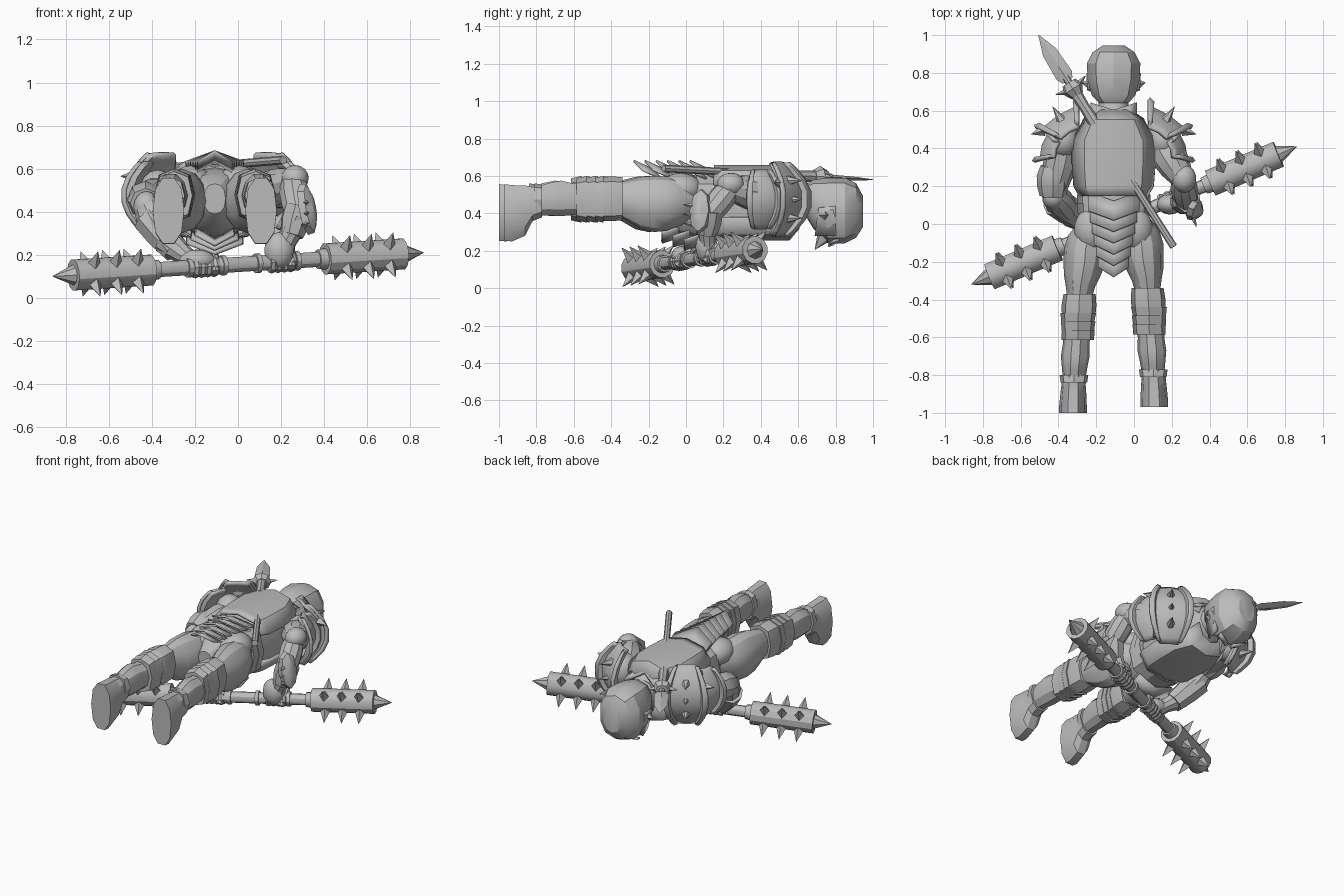
import bpy, bmesh, math
from mathutils import Vector

cube = bpy.data.objects.get("Cube")
if cube:
    bpy.data.objects.remove(cube, do_unlink=True)

grey = bpy.data.materials.new("plain_grey")
grey.use_nodes = True
grey.diffuse_color = (0.5, 0.5, 0.5, 1)
grey.node_tree.nodes["Principled BSDF"].inputs["Base Color"].default_value = (0.5, 0.5, 0.5, 1)

MID = -0.108          # x of the body's centre line
made = []


def finish(name, bm):
    bmesh.ops.recalc_face_normals(bm, faces=bm.faces)
    mesh = bpy.data.meshes.new(name)
    bm.to_mesh(mesh)
    bm.free()
    mesh.materials.append(grey)
    obj = bpy.data.objects.new(name, mesh)
    bpy.context.collection.objects.link(obj)
    made.append(obj)
    return obj


def loft(name, axis, rings, sides=12, power=1.0, phase=0.0):
    """Skin elliptical rings (x, y, z, side radius, upright radius) set across an axis."""
    w = Vector(axis).normalized()
    a = w.cross(Vector((0, 0, 1)))
    a = a.normalized() if a.length > 0.01 else Vector((1, 0, 0))
    b = a.cross(w)
    bm = bmesh.new()
    loops = []
    for x, y, z, ra, rb in rings:
        loop = []
        for i in range(sides):
            t = math.tau * (i + phase) / sides
            c, s = math.cos(t), math.sin(t)
            c = math.copysign(abs(c) ** power, c)
            s = math.copysign(abs(s) ** power, s)
            loop.append(bm.verts.new(Vector((x, y, z)) + a * ra * c + b * rb * s))
        loops.append(loop)
    for lo, hi in zip(loops, loops[1:]):
        for i in range(sides):
            j = (i + 1) % sides
            bm.faces.new((lo[i], lo[j], hi[j], hi[i]))
    bm.faces.new(loops[0])
    bm.faces.new(loops[-1])
    return finish(name, bm)


def limb(name, start, end, radii, sides=12, phase=0.0):
    """Turned form between two points; radii are evenly spaced."""
    p, q = Vector(start), Vector(end)
    last = len(radii) - 1
    rings = [(*p.lerp(q, i / last), r, r) for i, r in enumerate(radii)]
    return loft(name, q - p, rings, sides, phase=phase)


def spike(name, base, direction, length, radius, sides=4):
    base = Vector(base)
    return limb(name, base, base + Vector(direction).normalized() * length, (radius, 0.001), sides)


def ball(name, centre, size):
    bm = bmesh.new()
    bmesh.ops.create_uvsphere(bm, u_segments=14, v_segments=8, radius=1)
    bmesh.ops.scale(bm, vec=size, verts=bm.verts)
    bmesh.ops.translate(bm, vec=centre, verts=bm.verts)
    return finish(name, bm)


def panel(name, rows, thick):
    """Bent sheet through rows of points."""
    bm = bmesh.new()
    grid = [[bm.verts.new(p) for p in row] for row in rows]
    for r, s in zip(grid, grid[1:]):
        for i in range(len(r) - 1):
            bm.faces.new((r[i], r[i + 1], s[i + 1], s[i]))
    obj = finish(name, bm)
    mod = obj.modifiers.new("thickness", "SOLIDIFY")
    mod.thickness = thick
    mod.offset = 0


def along(rows):
    return [(MID, y, z, rx, rz) for y, z, rx, rz in rows]


# Torso, neck, belt and pelvis
Y = (0, 1, 0)
loft("torso", Y, along([(.61, .47, .08, .08), (.56, .465, .16, .13), (.45, .455, .21, .17),
                        (.3, .45, .2, .17), (.15, .44, .165, .155), (.04, .44, .155, .15)]), 12, 0.8)
limb("neck", (MID, .55, .47), (MID, .7, .45), (.1, .08, .075))
loft("pelvis", Y, along([(.1, .44, .175, .17), (0, .44, .165, .16), (-.12, .45, .11, .13),
                         (-.2, .46, .05, .07)]), 12, 0.85)
for y, r in ((.13, .195), (.08, .19)):
    loft("belt", Y, along([(y - .025, .44, r, .18), (y + .025, .44, r, .18)]), 10, 0.8)

# Ridged back plate, chest plate and neckline
SPAN = (-1, -.7, 0, .7, 1)
outline = ((.6, .09), (.55, .15), (.44, .215), (.32, .215), (.2, .205), (.15, .175))
panel("back_plate", [[(MID + w * k, y, .65 - .04 * abs(k) - .06 * (abs(k) == 1) - .05 * (y > .58))
                      for k in SPAN] for y, w in outline], .018)
panel("chest_plate", [[(MID + w * k, y, .265 + .04 * abs(k) + .07 * (abs(k) == 1) + .06 * (y > .58))
                       for k in SPAN] for y, w in outline], .02)
panel("neckline", [[(MID + .12 * k, .57 + .04 * abs(k) + d, .61 - .07 * abs(k) - d / 2) for k in SPAN]
                   for d in (-.03, .03)], .02)

# Overlapping chevron plates behind, bands in front
for i in range(6):
    y, w = .14 - .06 * i, .135 - .011 * i
    panel("rear_scale", [[(MID + w * k, y - d + .05 * abs(k), .645 - .05 * abs(k) + lift) for k in (-1, 0, 1)]
                         for d, lift in ((.02, -.01), (.12, .035))], .012)
for i in range(3):
    w, y = .13 - .02 * i, .08 - .06 * i
    panel("front_scale", [[(MID + w * k, y - d, .235 + .05 * abs(k) + .02 * i - d / 3) for k in (-1, 0, 1)]
                          for d in (0, .09)], .015)

# Head: faceted helmet, beak, eye ridges and side spikes
loft("helmet", Y, along([(.64, .47, .08, .085), (.68, .45, .12, .13), (.76, .415, .143, .175),
                         (.85, .415, .148, .175), (.91, .415, .115, .145), (.945, .41, .06, .085)]),
     10, 0.85, 0.5)
spike("beak", (MID, .77, .32), (0, -.5, -.7), .14, .07, 5)
for k in (-1, 1):
    panel("cheek_guard", [[(MID + k * .135, .8, .44), (MID + k * .13, .71, .43)],
                          [(MID + k * .12, .8, .28), (MID + k * .08, .69, .28)]], .02)
    spike("ear_spike", (MID + k * .125, .74, .39), (k, .2, 0), .045, .03)
    panel("eye_ridge", [[(MID + k * .02, .79, .235), (MID + k * .1, .82, .26)],
                        [(MID + k * .02, .76, .225), (MID + k * .1, .79, .255)]], .012)


# Saddle-shaped shoulder plate: raised side rims, ends curving back
def shoulder_plate(name, hub, out, wide, tall, depth):
    side = out.cross(Vector((0, 0, 1)))
    rows = []
    for v in (-1, -.85, -.55, -.2, .2, .55, .85, 1):
        taper = wide * (1 - .45 * v * v)
        rows.append([hub + side * taper * u + Vector((0, 0, tall * v)) + out * (lift - depth * v * v)
                     for u, lift in ((-1, .045), (-.8, .04), (-.72, .012), (0, .02),
                                     (.72, .012), (.8, .04), (1, .045))])
    panel(name, rows, .02)


# Legs and shoulder armour, built for both sides
for k in (-1, 1):
    drop = .03 * (k > 0)

    def at(x, y, z):
        return (MID + k * x, y, z)

    def leg(name, rows, sides=12, power=1.0):
        loft(name, Y, [(*at(x, y + drop, z), rx, rz) for x, y, z, rx, rz in rows], sides, power)

    ball("buttock", at(.11, -.03, .53), (.1, .12, .085))
    leg("thigh", [(.1, .03, .47, .07, .09), (.13, -.06, .46, .11, .125), (.148, -.13, .452, .115, .145),
                  (.153, -.2, .45, .112, .15), (.165, -.27, .455, .098, .14), (.175, -.33, .465, .078, .115),
                  (.18, -.39, .475, .066, .09)])
    leg("knee_guard", [(.18, -.37, .478, .085, .115), (.183, -.43, .478, .092, .12),
                       (.186, -.5, .475, .088, .115)], 8, 0.75)
    for i in range(3):
        y = -.47 - .045 * i
        leg("shin_band", [(.187, y, .475, .095 - .004 * i, .125), (.19, y - .055, .475, .086, .112)], 8, 0.75)
    leg("calf", [(.193, -.57, .475, .078, .1), (.198, -.63, .475, .07, .088), (.203, -.7, .48, .076, .1),
                 (.207, -.77, .475, .066, .09), (.21, -.85, .46, .056, .075)], 10)
    leg("boot", [(.21, -.8, .465, .068, .09), (.212, -.85, .45, .064, .095), (.213, -.89, .415, .068, .14),
                 (.215, -.96, .4, .073, .157), (.215, -1, .405, .073, .158)], 10, 0.85)
    leg("boot_cuff", [(.21, -.8, .475, .076, .08), (.21, -.84, .475, .07, .085)], 8, 0.8)

    out = Vector((k * .54, .84, 0))
    hub = Vector(at(.28, .555, .475))
    shoulder_plate("shoulder_shell", hub, out, .14, .195, .1)
    shoulder_plate("shoulder_lame", Vector(at(.355, .41, .475)), Vector((k * .95, .3, 0)), .1, .155, .07)
    for v in (-.1, 0, .1):
        spike("shoulder_spike", hub + Vector((0, 0, v)) - out * .02, out, .1, .03, 6)
    spike("shoulder_horn", hub + Vector((k * .09, -.06, .09)), (k, -.3, 0), .07, .03)
    ball("deltoid", at(.265, .44, .485), (.09, .1, .11))


def chain(side_name, points, sizes):
    for (name, radii), p, q in zip(sizes, points, points[1:]):
        limb(side_name + name, p, q, radii, 10)


# Arms reaching under the chest to the weapon
chain("right_", [(-.37, .42, .48), (-.43, .16, .44), (-.34, .05, .27), (-.2, -.02, .16)],
      (("upper_arm", (.08, .09, .08, .065)), ("forearm", (.06, .078, .074, .06)),
       ("wrist", (.065, .06, .045, .048))))
chain("left_", [(.15, .42, .49), (.255, .24, .54), (.28, .11, .38), (.2, .12, .2)],
      (("upper_arm", (.08, .095, .085, .062)), ("forearm", (.058, .072, .07, .06)),
       ("wrist", (.06, .055, .045, .055))))
limb("right_arm_guard", (-.43, .31, .47), (-.43, .15, .44), (.065, .085, .084, .07), 8)
limb("right_bracer", (-.415, .12, .37), (-.29, .03, .22), (.08, .078, .065), 8)
ball("right_elbow", (-.425, .14, .42), (.062, .065, .075))
ball("left_elbow", (.265, .24, .555), (.065, .075, .062))
limb("left_bracer", (.285, .13, .42), (.25, .11, .29), (.072, .072, .056), 8)
loft("left_bracer_shield", (1, -.4, .2), [(.305, .08, .41, .06, .12), (.335, .07, .415, .055, .115),
                                          (.355, .06, .42, .02, .06)], 8)
for i in range(3):
    spike("bracer_fin", (.31, .05, .34 + .05 * i), (.3, -1, .1), .07, .018)


# Two-headed spiked staff
def staff(x):
    return Vector((x, .045 + .424 * x, .155 + .064 * x))


axis = (staff(1) - staff(0)).normalized()
across = axis.cross(Vector((0, 0, 1))).normalized()
above = across.cross(axis)
limb("staff_shaft", staff(-.5), staff(.5), (.035, .035), 12)
limb("staff_grip", staff(-.23), staff(-.07), (.04, .04), 12)
for x in (-.23, -.07, .09, .27):
    limb("staff_collar", staff(x - .01), staff(x + .01), (.046, .046), 12)
for k in (-1, 1):
    limb("club_head", staff(k * .405), staff(k * .765), (.074, .074), 12, .5)
    limb("club_neck", staff(k * .37), staff(k * .41), (.045, .05), 12)
    limb("club_tip", staff(k * .76), staff(k * .862), (.05, .001), 8)
    for i in range(3):
        for q in range(4):
            t = math.tau * (q + .5) / 4
            out = across * math.cos(t) + above * math.sin(t)
            spike("club_spike", staff(k * (.485 + .1 * i)) + out * .062, out, .085, .034)

# Hands wrapped round the shaft
for x, name, palm, size in ((-.215, "right", (-.19, -.02, .175), (.085, .06, .05)),
                            (.14, "left", (.19, .105, .22), (.07, .055, .085))):
    for i in range(4):
        limb(name + "_finger", staff(x + .029 * i), staff(x + .029 * (i + 1)), (.046, .052, .046), 8)
    ball(name + "_palm", palm, size)
    limb(name + "_thumb", staff(x + .1) + Vector((0, .03, .06)), staff(x + .11) - Vector((0, .05, .03)),
         (.024, .026, .018), 8)


# Long blade slung across the back
def sling(t):
    return Vector((-.505, 1, .58)).lerp(Vector((.21, -.12, .64)), t)


line = sling(1) - sling(0)
limb("sling_shaft", sling(.2), sling(1), (.02, .02), 8)
limb("sling_grip", sling(.26), sling(.42), (.034, .028, .034), 8)
loft("blade", line, [(*sling(t), w, h) for t, w, h in
                     ((0, .002, .002), (.08, .04, .01), (.19, .047, .015), (.215, .03, .014))], 4)
limb("blade_guard", sling(.225), sling(.285), (.04, .058, .036), 8)
flank = line.cross(Vector((0, 0, 1))).normalized()
for k in (-1, 1):
    spike("guard_spike", sling(.26), flank * k - line * .25, .1, .03)

# Soft shading with crisp edges
bpy.ops.object.select_all(action='DESELECT')
for obj in made:
    obj.select_set(True)
bpy.context.view_layer.objects.active = made[0]
bpy.ops.object.shade_smooth_by_angle(angle=math.radians(30))
